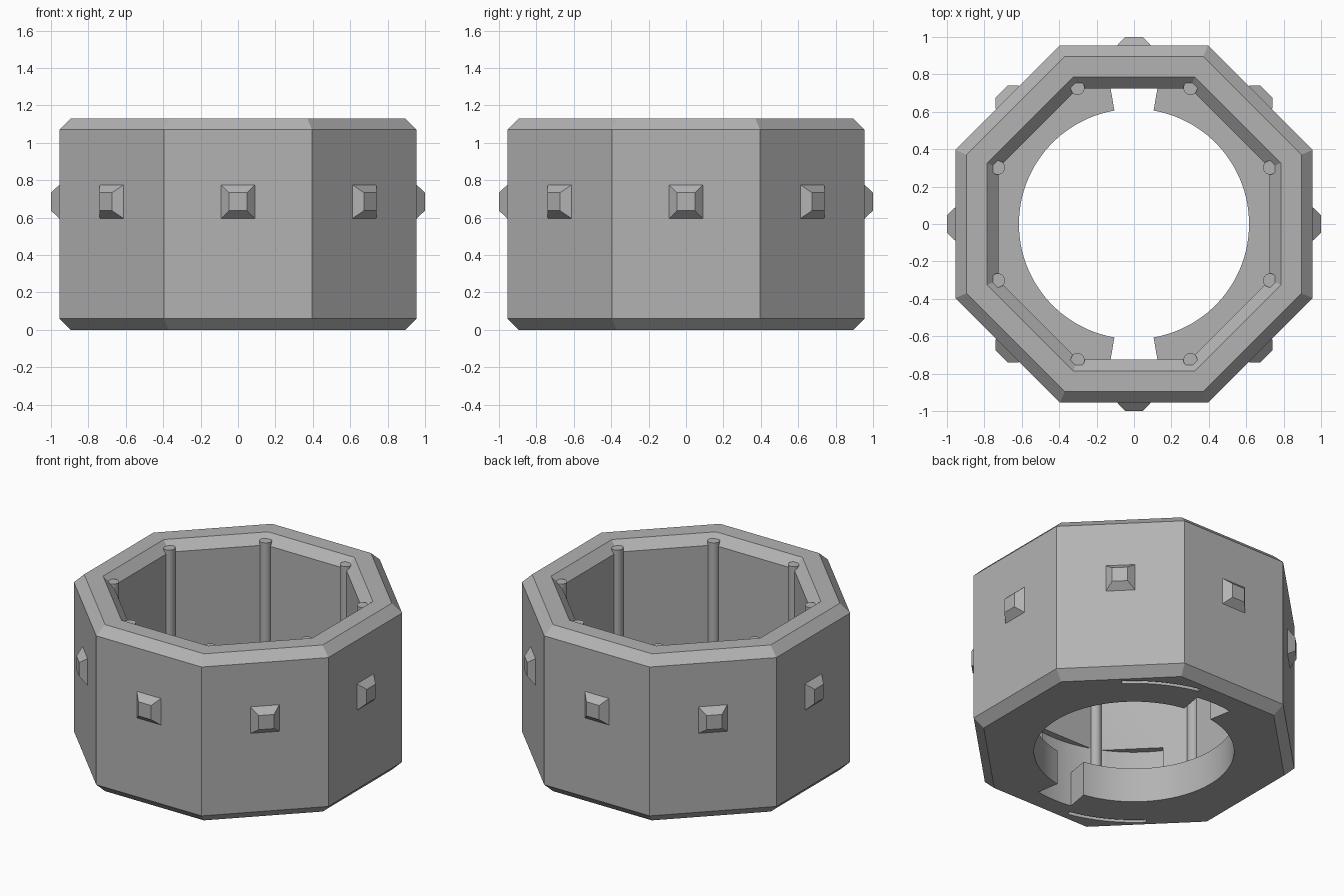
import bpy
import bmesh
from math import cos, sin, pi, radians

if "Cube" in bpy.data.objects:
    bpy.data.objects.remove(bpy.data.objects["Cube"], do_unlink=True)

HEIGHT, OUTER, INNER, BEVEL = 1.13, 0.955, 0.725, 0.06
FLOOR = 0.235

grey = bpy.data.materials.new("light grey")
grey.use_nodes = True
colour = (0.45, 0.45, 0.45, 1)
grey.diffuse_color = colour
grey.node_tree.nodes["Principled BSDF"].inputs["Base Color"].default_value = colour


def finish(name, bm):
    bmesh.ops.recalc_face_normals(bm, faces=bm.faces)
    mesh = bpy.data.meshes.new(name)
    bm.to_mesh(mesh)
    bm.free()
    mesh.materials.append(grey)
    obj = bpy.data.objects.new(name, mesh)
    bpy.context.collection.objects.link(obj)
    return obj


def stack(name, profile, sides):
    """Closed prism from (apothem, z) levels, with a flat side facing each axis."""
    bm = bmesh.new()
    rings = []
    for apothem, z in profile:
        r = apothem / cos(pi / sides)
        angles = [(i + 0.5) * 2 * pi / sides for i in range(sides)]
        rings.append([bm.verts.new((r * cos(a), r * sin(a), z)) for a in angles])
    for low, high in zip(rings, rings[1:]):
        for i in range(sides):
            j = (i + 1) % sides
            bm.faces.new((low[i], low[j], high[j], high[i]))
    bm.faces.new(rings[0])
    bm.faces.new(rings[-1])
    return finish(name, bm)


def arc_block(name, r0, r1, start, end, z0, z1, steps=20):
    """Curved block between two radii and two angles in degrees."""
    bm = bmesh.new()
    angles = [radians(start + (end - start) * i / steps) for i in range(steps + 1)]
    outline = [(r1 * cos(a), r1 * sin(a)) for a in angles]
    outline += [(r0 * cos(a), r0 * sin(a)) for a in reversed(angles)]
    face = bm.faces.new([bm.verts.new((x, y, z0)) for x, y in outline])
    top = bmesh.ops.extrude_face_region(bm, geom=[face])["geom"]
    verts = [v for v in top if isinstance(v, bmesh.types.BMVert)]
    bmesh.ops.translate(bm, verts=verts, vec=(0, 0, z1 - z0))
    return finish(name, bm)


def cut(target, cutter):
    mod = target.modifiers.new("cut", 'BOOLEAN')
    mod.operation, mod.solver, mod.object = 'DIFFERENCE', 'EXACT', cutter
    bpy.context.view_layer.objects.active = target
    bpy.ops.object.modifier_apply(modifier=mod.name)
    bpy.data.objects.remove(cutter, do_unlink=True)


# Octagonal body with chamfered rims
body = stack("octagonal_body", [(OUTER - BEVEL, 0), (OUTER, BEVEL),
                                (OUTER, HEIGHT - BEVEL), (OUTER - BEVEL, HEIGHT)], 8)

# Octagonal cavity with a sloped lip, and a round hole in the floor
cut(body, stack("cavity_cutter", [(INNER, FLOOR), (INNER, HEIGHT - BEVEL),
                                  (INNER + BEVEL, HEIGHT), (INNER + BEVEL, HEIGHT + 0.1)], 8))
cut(body, stack("hole_cutter", [(0.615, -0.1), (0.615, FLOOR + 0.1)], 96))

# Twist lock: entry slots, channels in the wall and slits underneath
for turn in (0, 180):
    cut(body, arc_block("slot_cutter", 0.55, 0.77, turn + 80.2, turn + 99.8, -0.1, 0.44))
    cut(body, arc_block("channel_cutter", 0.66, 0.77, turn + 36, turn + 90, FLOOR, 0.44))
    cut(body, arc_block("slit_cutter", 0.84, 0.87, turn + 45, turn + 78, -0.1, 0.2))

# Round ribs in the inner corners
for i in range(8):
    a = (i + 0.5) * pi / 4
    rib = stack("corner_rib", [(0.037, FLOOR - 0.02), (0.037, HEIGHT - 0.03)], 24)
    rib.location = (0.787 * cos(a), 0.787 * sin(a), 0)

# Tapered square studs on the outer sides
for i in range(8):
    stud = stack("side_stud", [(0.09, -0.01), (0.09, 0), (0.048, 0.045)], 4)
    a = i * pi / 4
    stud.location = (OUTER * cos(a), OUTER * sin(a), 0.685)
    stud.rotation_euler = (0, pi / 2, a)

# Smooth the round surfaces, keep the flat ones crisp
bpy.ops.object.select_all(action='DESELECT')
for obj in bpy.context.collection.objects:
    if obj.name.startswith(("octagonal_body", "corner_rib")):
        obj.select_set(True)
bpy.context.view_layer.objects.active = body
bpy.ops.object.shade_smooth_by_angle(angle=radians(20))
